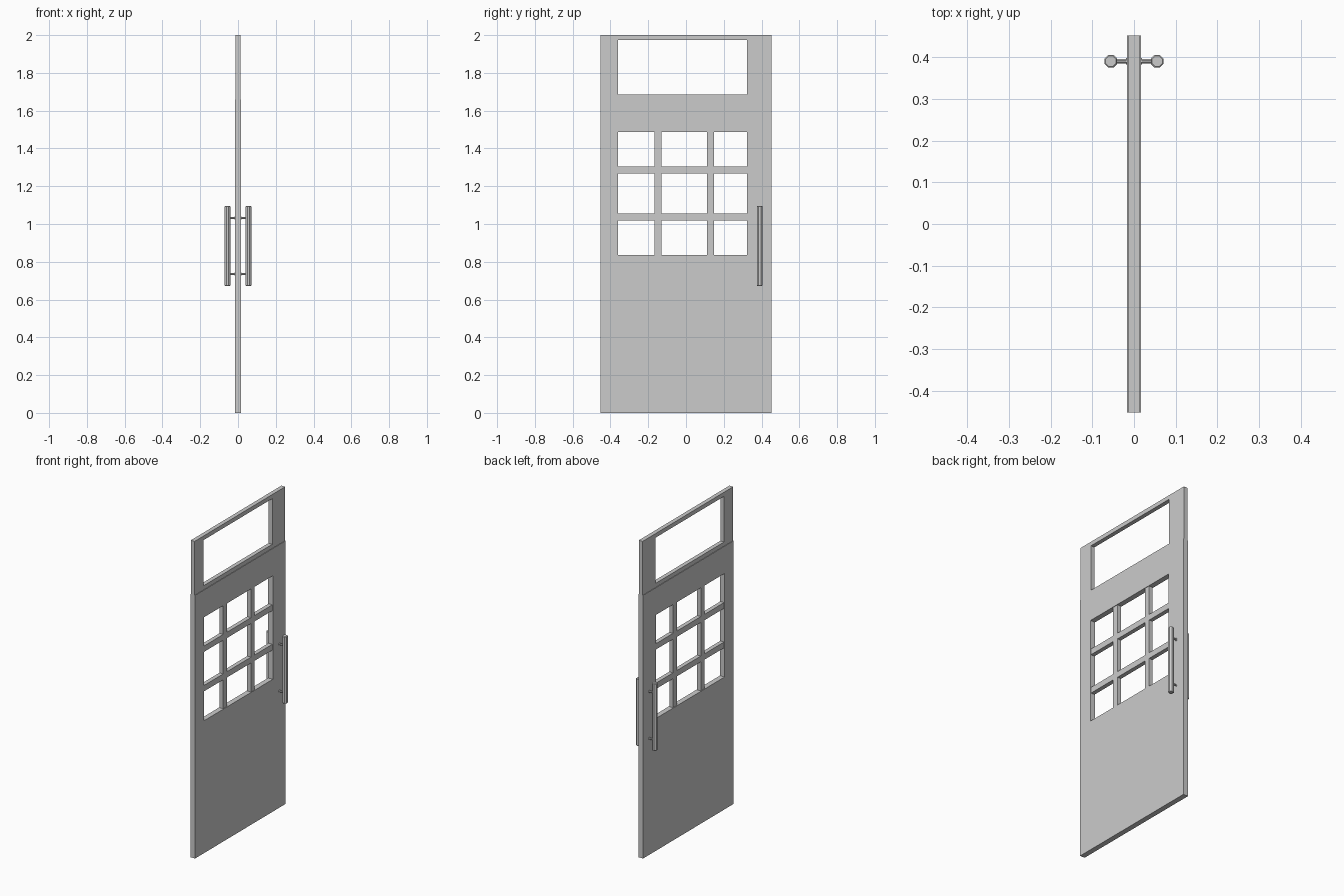
import bpy, bmesh, math
from mathutils import Matrix

if "Cube" in bpy.data.objects:
    bpy.data.objects.remove(bpy.data.objects["Cube"])

grey = bpy.data.materials.new("plain grey")
grey.use_nodes = True
colour = (0.6, 0.6, 0.6, 1)
grey.diffuse_color = colour
grey.node_tree.nodes["Principled BSDF"].inputs["Base Color"].default_value = colour


def finish(name, bm):
    bmesh.ops.recalc_face_normals(bm, faces=bm.faces)
    mesh = bpy.data.meshes.new(name)
    bm.to_mesh(mesh)
    bm.free()
    mesh.materials.append(grey)
    obj = bpy.data.objects.new(name, mesh)
    bpy.context.collection.objects.link(obj)
    return obj


def plate(name, ys, zs, half, is_hole):
    """Upright slab on a y/z grid, leaving open the cells chosen by is_hole."""
    bm = bmesh.new()
    grid = [[bm.verts.new((-half, y, z)) for z in zs] for y in ys]
    for i in range(len(ys) - 1):
        for j in range(len(zs) - 1):
            if not is_hole(i, j):
                bm.faces.new((grid[i][j], grid[i + 1][j],
                              grid[i + 1][j + 1], grid[i][j + 1]))
    bmesh.ops.delete(bm, geom=[v for v in bm.verts if not v.link_faces], context='VERTS')
    out = bmesh.ops.extrude_face_region(bm, geom=bm.faces[:], use_keep_orig=True)
    moved = [g for g in out["geom"] if isinstance(g, bmesh.types.BMVert)]
    bmesh.ops.translate(bm, verts=moved, vec=(2 * half, 0, 0))
    return finish(name, bm)


def rod(name, centre, radius, length, sides, axis='Z', bevel=0.0):
    bm = bmesh.new()
    turn = Matrix.Rotation(math.pi / sides, 4, 'Z')
    if axis == 'X':
        turn = Matrix.Rotation(math.pi / 2, 4, 'Y') @ turn
    bmesh.ops.create_cone(bm, cap_ends=True, segments=sides, radius1=radius,
                          radius2=radius, depth=length,
                          matrix=Matrix.Translation(centre) @ turn)
    if bevel:
        rims = [e for e in bm.edges if abs(e.verts[0].co.z - e.verts[1].co.z) < 1e-4]
        bmesh.ops.bevel(bm, geom=rims, offset=bevel, segments=1, affect='EDGES')
    return finish(name, bm)


# Door leaf and the thinner transom frame above it
width = 0.452
opening = (-0.361, 0.323)
ys = (-width, *opening, width)
middle = lambda i, j: i == 1 and j == 1
plate("door_leaf", ys, (0, 0.835, 1.488, 1.66), 0.0165, middle)
plate("transom_frame", ys, (1.66, 1.686, 1.974, 2), 0.0132, middle)

# Crossing glazing bars, set back a little from the leaf
plate("glazing_bars",
      (opening[0], -0.166, -0.129, 0.111, 0.148, opening[1]),
      (0.835, 1.018, 1.055, 1.267, 1.304, 1.488), 0.0132,
      lambda i, j: i % 2 == 0 and j % 2 == 0)

# Pull handle on each side, with two stand-offs and their collars
handle_y = 0.39
for side, s in (("left", 1), ("right", -1)):
    rod(side + "_handle_bar", (s * 0.0555, handle_y, 0.884), 0.0165, 0.424, 8, bevel=0.003)
    for level, z in (("upper", 1.032), ("lower", 0.735)):
        rod(f"{side}_{level}_standoff", (s * 0.033, handle_y, z), 0.0055, 0.04, 8, 'X')
        rod(f"{side}_{level}_collar", (s * 0.0175, handle_y, z), 0.0085, 0.004, 8, 'X')
